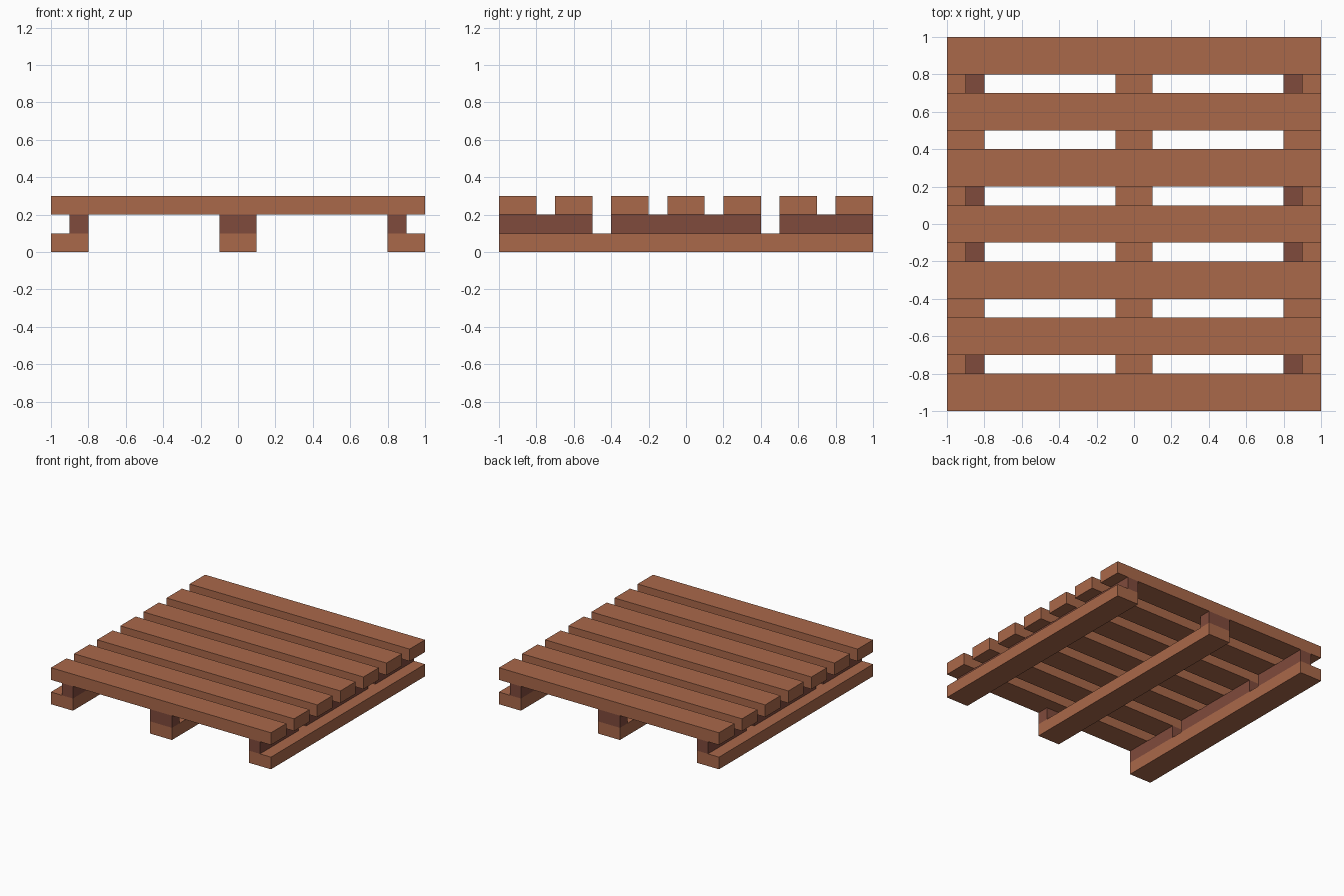
import bpy
import bmesh
from mathutils import Vector

if "Cube" in bpy.data.objects:
    bpy.data.objects.remove(bpy.data.objects["Cube"])


def material(name, color):
    m = bpy.data.materials.new(name)
    m.diffuse_color = (*color, 1.0)
    m.use_nodes = True
    m.node_tree.nodes["Principled BSDF"].inputs["Base Color"].default_value = m.diffuse_color
    return m


light_wood = material("light wood", (0.40, 0.138, 0.068))
dark_wood = material("dark wood", (0.216, 0.069, 0.045))


def box(name, xs, ys, zs, mat):
    """Box spanning the given (min, max) ranges."""
    lo, hi = (Vector(c) for c in zip(xs, ys, zs))
    size, mid = hi - lo, (lo + hi) / 2
    bm = bmesh.new()
    bmesh.ops.create_cube(bm, size=1)
    bmesh.ops.scale(bm, vec=size, verts=bm.verts)
    mesh = bpy.data.meshes.new(name)
    bm.to_mesh(mesh)
    bm.free()
    mesh.materials.append(mat)
    obj = bpy.data.objects.new(name, mesh)
    obj.location = mid
    bpy.context.collection.objects.link(obj)
    return obj


# Seven deck slats across the top
for i in range(7):
    y = -0.9 + 0.3 * i
    box(f"deck_slat_{i + 1}", (-1, 1), (y - 0.1, y + 0.1), (0.2, 0.3), light_wood)

# Three runners on the ground
for side, x in (("left", -0.9), ("middle", 0), ("right", 0.9)):
    box(f"{side}_runner", (x - 0.1, x + 0.1), (-1, 1), (0, 0.1), light_wood)

# Long spacers on the outer runners, set in from the edge
for side, xs in (("left", (-0.9, -0.8)), ("right", (0.8, 0.9))):
    for part, ys in (("front", (-1, -0.5)), ("middle", (-0.4, 0.4)), ("back", (0.5, 1))):
        box(f"{side}_{part}_spacer", xs, ys, (0.1, 0.2), dark_wood)

# Short spacers at both ends of the middle runner
for part, ys in (("front", (-1, -0.9)), ("back", (0.9, 1))):
    box(f"centre_{part}_spacer", (-0.1, 0.1), ys, (0.1, 0.2), dark_wood)
